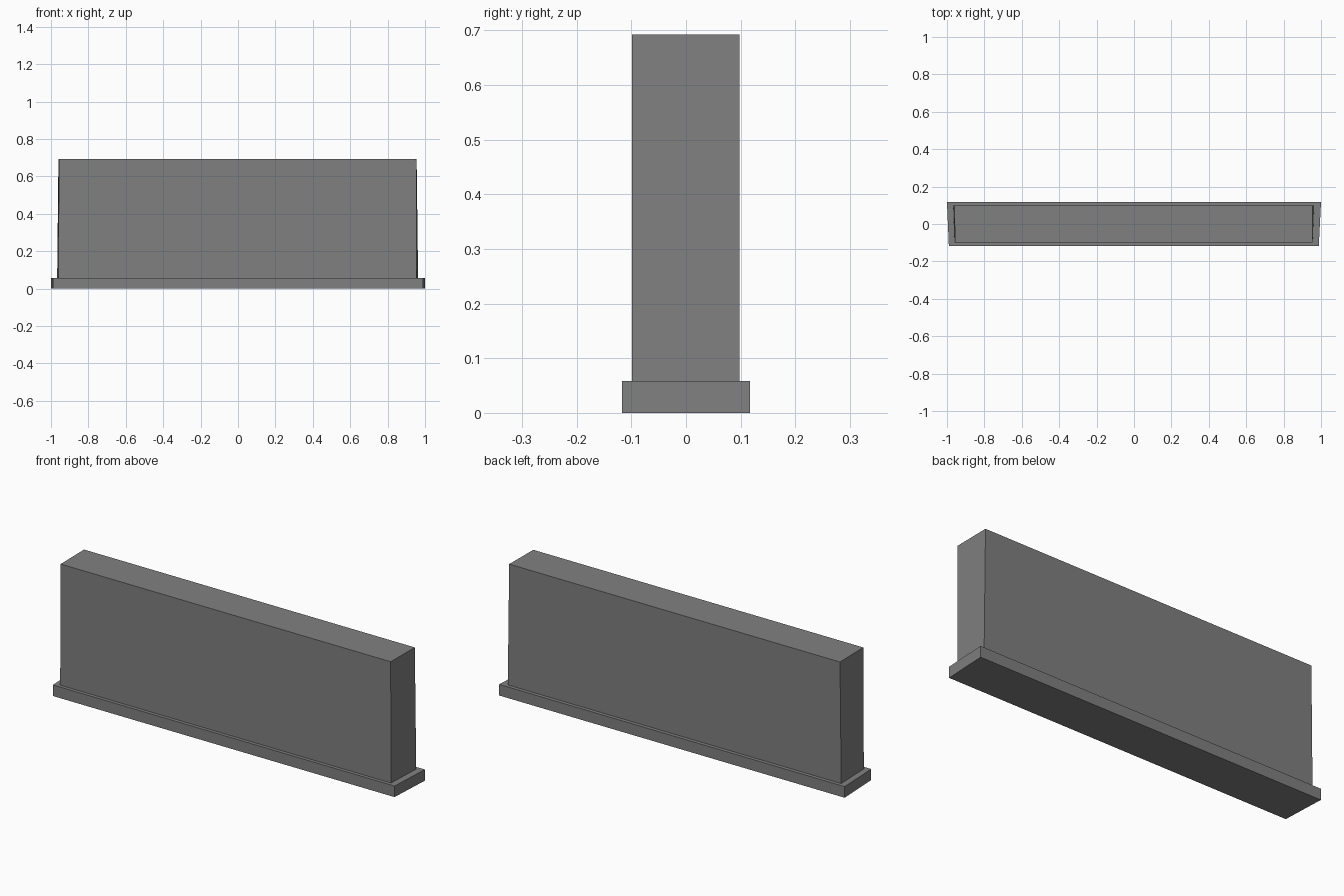
import bpy, bmesh

if "Cube" in bpy.data.objects:
    bpy.data.objects.remove(bpy.data.objects["Cube"])

# Single stone-grey colour
grey = bpy.data.materials.new("concrete_grey")
grey.diffuse_color = (0.216, 0.216, 0.216, 1)
grey.use_nodes = True
grey.node_tree.nodes["Principled BSDF"].inputs["Base Color"].default_value = grey.diffuse_color


def block(name, bottom, top):
    """Six-sided block; each end is (z, y_front, y_back, front x range, back x range)."""
    bm = bmesh.new()
    rings = []
    for z, yf, yb, (fl, fr), (bl, br) in (bottom, top):
        rings.append([bm.verts.new(p) for p in
                      ((fl, yf, z), (fr, yf, z), (br, yb, z), (bl, yb, z))])
    low, high = rings
    bm.faces.new(low[::-1])
    bm.faces.new(high)
    for i in range(4):
        j = (i + 1) % 4
        bm.faces.new((low[i], low[j], high[j], high[i]))
    bmesh.ops.recalc_face_normals(bm, faces=bm.faces)
    mesh = bpy.data.meshes.new(name)
    bm.to_mesh(mesh)
    bm.free()
    mesh.materials.append(grey)
    obj = bpy.data.objects.new(name, mesh)
    bpy.context.collection.objects.link(obj)
    return obj


# Wide low plinth, slightly narrower along the front
block("base_plinth",
      (0.0, -0.117, 0.117, (-0.99, 0.988), (-1.0, 1.0)),
      (0.058, -0.117, 0.117, (-0.99, 0.988), (-1.0, 1.0)))

# Upright wall slab with slightly tapering ends
block("wall_slab",
      (0.05, -0.099, 0.098, (-0.96, 0.955), (-0.967, 0.963)),
      (0.692, -0.099, 0.098, (-0.957, 0.953), (-0.96, 0.955)))
